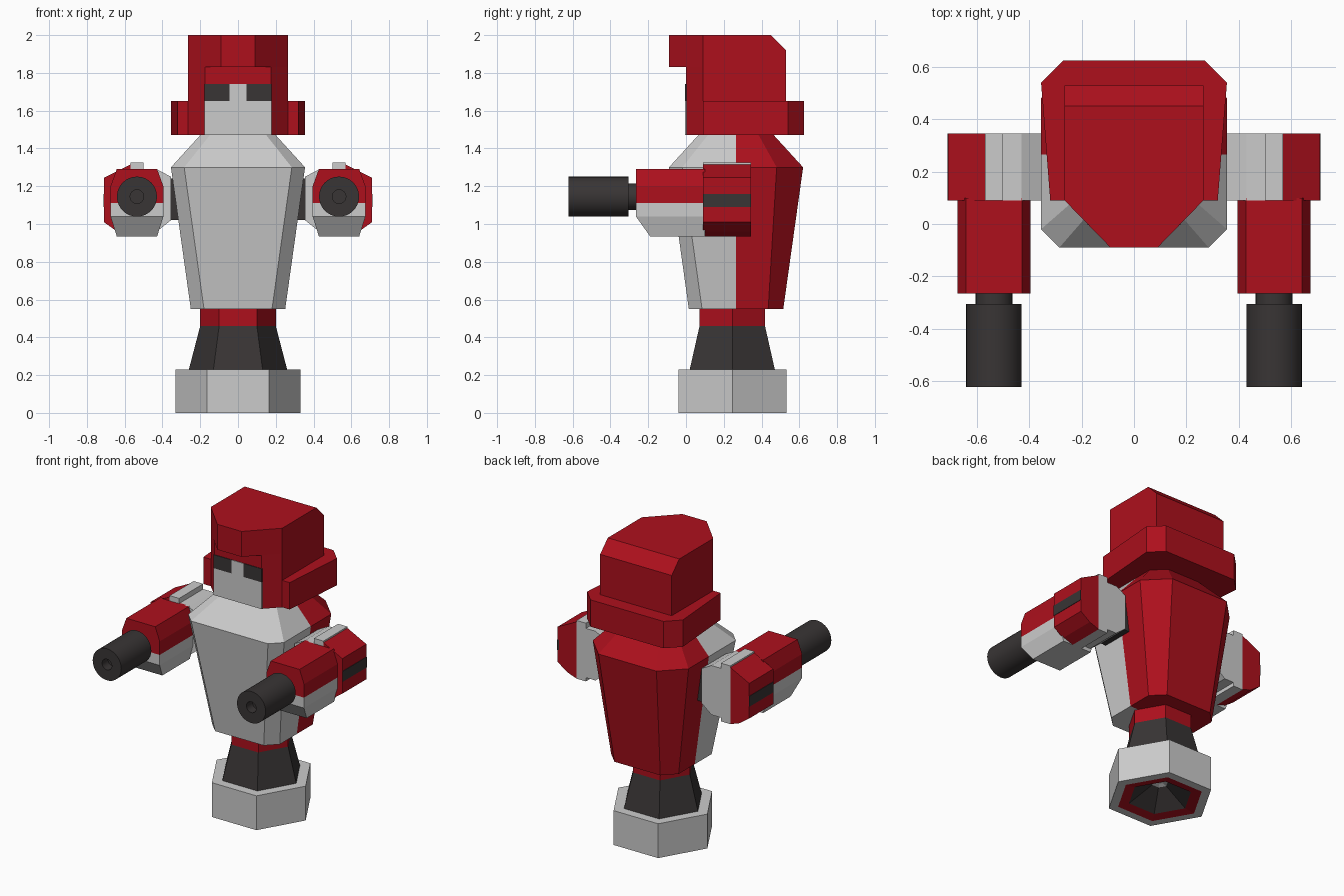
import bpy, bmesh, math

if "Cube" in bpy.data.objects:
    bpy.data.objects.remove(bpy.data.objects["Cube"])

def material(name, rgb):
    m = bpy.data.materials.new(name)
    m.diffuse_color = (*rgb, 1)
    m.use_nodes = True
    m.node_tree.nodes["Principled BSDF"].inputs["Base Color"].default_value = m.diffuse_color
    return m

RED = material("red", (0.42, 0.005, 0.012))
DARK = material("dark", (0.04, 0.035, 0.035))

def loft(name, rings, mat=None, cap_start=True, cap_end=True, mirror=False):
    """Skin a stack of equal-length vertex rings."""
    bm = bmesh.new()
    vs = [[bm.verts.new(p) for p in r] for r in rings]
    n = len(rings[0])
    for a, b in zip(vs, vs[1:]):
        for i in range(n):
            j = (i + 1) % n
            bm.faces.new((a[i], a[j], b[j], b[i]))
    if cap_start:
        bm.faces.new(vs[0][::-1])
    if cap_end:
        bm.faces.new(vs[-1])
    bmesh.ops.recalc_face_normals(bm, faces=bm.faces)
    me = bpy.data.meshes.new(name)
    bm.to_mesh(me)
    bm.free()
    ob = bpy.data.objects.new(name, me)
    bpy.context.collection.objects.link(ob)
    if mat:
        me.materials.append(mat)
    if mirror:
        ob.modifiers.new("Mirror", 'MIRROR')
    return ob

def box(name, x0, x1, y0, y1, z0, z1, mat=None, mirror=False):
    return loft(name, [[(x0, y0, z), (x1, y0, z), (x1, y1, z), (x0, y1, z)] for z in (z0, z1)],
                mat, mirror=mirror)

def extrude_y(name, profile, y0, y1, mat=None):
    return loft(name, [[(x, y, z) for x, z in profile] for y in (y0, y1)], mat, mirror=True)

def both_sides(half, z):
    """Symmetric plan outline at height z from its +x half."""
    return [(x, y, z) for x, y in half] + [(-x, y, z) for x, y in reversed(half)]

# Hexagonal foot, flared ankle and the hollow underside
def hexa(r, z):
    return [(r * math.cos(i * math.pi / 3), 0.245 + r * math.sin(i * math.pi / 3), z) for i in range(6)]

def hex_stack(name, steps, mat=None, caps=(False, False)):
    loft(name, [hexa(r, z) for r, z in steps], mat, *caps)

hex_stack("foot", [(.27, 0), (.33, 0), (.33, .23), (.25, .23)])
hex_stack("foot_inner_rim", [(.27, 0), (.2, .01)], RED)
hex_stack("foot_cavity", [(.2, .01), (.05, .11)], DARK)
hex_stack("foot_cavity_plug", [(.05, .11), (.02, .12)], None, (False, True))
hex_stack("ankle", [(.26, .23), (.2, .46)], DARK)
hex_stack("waist", [(.2, .46), (.2, .55)], RED, (False, True))

# Torso: grey front half and red back half, tapered with cut corners
YC = 0.265
def torso_half(name, sign, chamfers, mat=None):
    rings = []
    for (h, z), c in zip([(.25, .55), (.355, 1.3), (.2, 1.47)], chamfers):
        rings.append(both_sides([(h - c, YC + sign * h), (h, YC + sign * (h - c)), (h, YC)], z))
    loft(name, rings, mat)

torso_half("torso_front", -1, (.07, .07, .05))
torso_half("torso_back", 1, (.08, .14, .08), RED)

# Helmet: lower shell, overhanging brow with sloped rear, wide neck guard
loft("helmet_shell", [both_sides([(.175, 0), (.265, .09), (.265, .53)], z) for z in (1.47, 1.83)], RED)
loft("helmet_crown", [both_sides([(.09, -.09), (.265, .09), (.265, y)], z)
                      for z, y in ((1.83, .53), (1.92, .53), (2.0, .45))], RED)
loft("neck_guard", [both_sides([(.32, .09), (.355, .54), (.27, .625)], z) for z in (1.47, 1.65)], RED)

# Face plate, nose and eyes
box("face", -.178, .178, -.004, .02, 1.47, 1.65)
box("nose", -.045, .045, -.004, .02, 1.65, 1.74)
box("eye", .045, .178, -.004, .02, 1.65, 1.74, DARK, True)

# Shoulders (mirrored)
Y0, Y1 = .09, .345
box("shoulder_joint", .28, .365, .11, .33, 1.02, 1.24, DARK, True)
extrude_y("shoulder_inner", [(.355, 1.02), (.43, .96), (.5, .96), (.5, 1.29), (.43, 1.29), (.355, 1.25)], Y0, Y1)
box("shoulder_band", .5, .57, Y0, Y1, .935, 1.325, None, True)
extrude_y("shoulder_outer", [(.57, .935), (.64, .96), (.71, 1.01), (.71, 1.245), (.57, 1.315)], Y0, Y1, RED)
box("shoulder_stripe", .7, .713, Y0, Y1, 1.09, 1.16, DARK, True)

# Forearms (mirrored): red top, grey band and sloped grey belly
AX, AZ = .535, 1.145
extrude_y("forearm_top", [(AX - .14, 1.11), (AX + .14, 1.11), (AX + .14, 1.2), (AX + .107, 1.29),
                          (AX - .107, 1.29), (AX - .14, 1.2)], -.265, .1, RED)
loft("forearm_belly", [[(AX - w, y, z), (AX + w, y, z), (AX + w, .1, z), (AX - w, .1, z)]
                       for w, y, z in ((.107, -.19, .935), (.14, -.265, 1.04), (.14, -.265, 1.11))],
     mirror=True)

# Round barrels with a shallow bore (mirrored)
def disc(r, y, n=32):
    return [(AX + r * math.cos(2 * math.pi * i / n), y, AZ + r * math.sin(2 * math.pi * i / n))
            for i in range(n)]

barrel = loft("barrel", [disc(r, y) for r, y in
                         ((.07, -.25), (.07, -.305), (.106, -.305), (.106, -.623), (.036, -.623), (.036, -.56))],
              DARK, mirror=True)
bpy.context.view_layer.objects.active = barrel
barrel.select_set(True)
bpy.ops.object.shade_smooth_by_angle()
